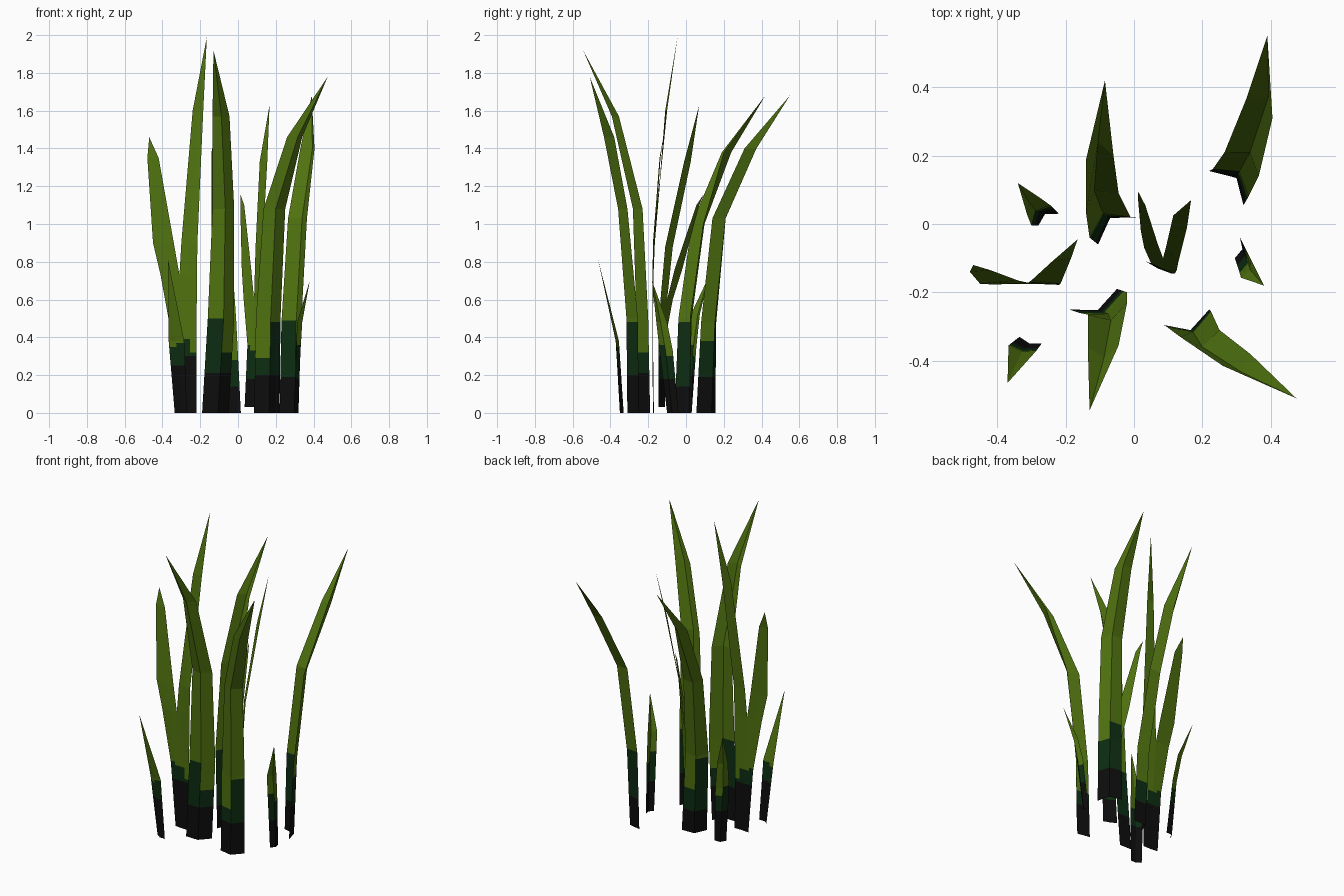
import bpy
import bmesh
from mathutils import Vector


def material(name, rgb):
    m = bpy.data.materials.new(name)
    m.diffuse_color = (*rgb, 1)
    return m


MATS = [material("root black", (0.004, 0.004, 0.004)),
        material("dark green", (0.004, 0.026, 0.006)),
        material("leaf green", (0.08, 0.17, 0.005))]


def blade(name, rungs, tip, fold=0.0, black=0.2, dark=(0.28, 0.49)):
    """Folded grass blade. Each rung is (left x, y, right x, y, height);
    the middle rib is pushed sideways by fold. dark = top of the dark
    green on the left and right half."""
    def section(z):
        # interpolate the rungs at height z
        for a, b in zip(rungs, rungs[1:]):
            if z <= b[4] + 1e-6:
                t = (z - a[4]) / (b[4] - a[4])
                r = [p + (q - p) * t for p, q in zip(a, b)]
                break
        left, right = Vector((r[0], r[1], z)), Vector((r[2], r[3], z))
        d = (right - left).normalized()
        mid = (left + right) / 2 + Vector((-d.y, d.x, 0)) * fold
        return [left, mid, right]

    heights = sorted({r[4] for r in rungs} | {black, *dark})
    bm = bmesh.new()
    rows = [[bm.verts.new(p) for p in section(z)] for z in heights]
    for i in range(len(rows) - 1):
        zc = (heights[i] + heights[i + 1]) / 2
        for c in range(2):
            f = bm.faces.new((rows[i][c], rows[i][c + 1],
                              rows[i + 1][c + 1], rows[i + 1][c]))
            f.material_index = 0 if zc < black else 1 if zc < dark[c] else 2
    top = bm.verts.new(tip)
    for c in range(2):
        bm.faces.new((rows[-1][c], rows[-1][c + 1], top)).material_index = 2
    me = bpy.data.meshes.new(name)
    bm.to_mesh(me)
    bm.free()
    for m in MATS:
        me.materials.append(m)
    bpy.context.collection.objects.link(bpy.data.objects.new(name, me))


# Four tall folded blades
blade("tall_blade_front",
      [(-.05, -.19, -.19, -.25, 0), (-.02, -.2, -.16, -.26, .5),
       (-.02, -.23, -.135, -.265, 1.08), (-.045, -.355, -.135, -.36, 1.57)],
      (-.13, -.545, 1.92), fold=.035, black=.21, dark=(.32, .5))
blade("tall_blade_middle",
      [(-.105, -.06, .015, .02, 0), (-.13, -.04, -.01, .02, .5),
       (-.14, .03, -.045, .09, 1.0), (-.14, .19, -.06, .2, 1.38)],
      (-.085, .42, 1.68), fold=.045, black=.14, dark=(.48, .28))
blade("tall_blade_back",
      [(.22, .155, .32, .055, 0), (.23, .16, .335, .08, .48),
       (.265, .21, .365, .14, 1.03), (.33, .37, .405, .31, 1.4)],
      (.39, .55, 1.68), fold=.042, black=.19, dark=(.49, .38))
blade("tall_blade_right",
      [(.22, -.25, .085, -.295, 0), (.225, -.255, .095, -.3, .5),
       (.25, -.31, .135, -.33, 1.08), (.34, -.38, .26, -.415, 1.46)],
      (.475, -.51, 1.78), fold=.04, black=.2, dark=(.48, .29))

# Two forked flat leaves, each made of two prongs sharing a lower seam
blade("left_fork_short_prong",
      [(-.32, -.17, -.27, -.175, 0), (-.35, -.175, -.29, -.175, .4),
       (-.41, -.177, -.31, -.172, .73), (-.45, -.175, -.34, -.165, .9),
       (-.48, -.14, -.42, -.135, 1.35)],
      (-.47, -.12, 1.46), black=.3, dark=(.41, .39))
blade("left_fork_long_prong",
      [(-.27, -.175, -.22, -.175, 0), (-.29, -.175, -.22, -.178, .4),
       (-.31, -.172, -.217, -.177, .73), (-.3, -.165, -.215, -.175, .9),
       (-.24, -.11, -.184, -.1, 1.6)],
      (-.165, -.045, 1.99), black=.3, dark=(.39, .32))
blade("middle_fork_short_prong",
      [(.035, -.11, .07, -.13, 0.03), (.05, -.115, .08, -.13, .36),
       (.03, -.07, .085, -.1, .6), (.02, -.02, .07, -.06, .76),
       (.012, .07, .033, .055, 1.1)],
      (.012, .095, 1.16), black=.18, dark=(.36, .33))
blade("middle_fork_long_prong",
      [(.07, -.13, .11, -.145, 0.03), (.08, -.13, .12, -.145, .36),
       (.085, -.1, .125, -.135, .6), (.093, -.07, .13, -.11, .88),
       (.115, .025, .155, -.01, 1.33)],
      (.167, .07, 1.63), black=.18, dark=(.33, .3))

# Three short sprouts
blade("sprout_back_left",
      [(-.28, -.005, -.22, .03, 0), (-.3, -.005, -.245, .055, .35),
       (-.312, .025, -.27, .073, .52)],
      (-.34, .12, .72), fold=.02, black=.2, dark=(.36, .3))
blade("sprout_right",
      [(.31, -.04, .295, -.1, 0), (.325, -.07, .308, -.14, .33),
       (.34, -.1, .313, -.157, .48)],
      (.38, -.18, .7), fold=.015, black=.18, dark=(.3, .36))
blade("sprout_front_left",
      [(-.27, -.35, -.335, -.33, 0), (-.285, -.37, -.367, -.355, .38)],
      (-.37, -.465, .81), fold=.01, black=.25, dark=(.37, .35))
